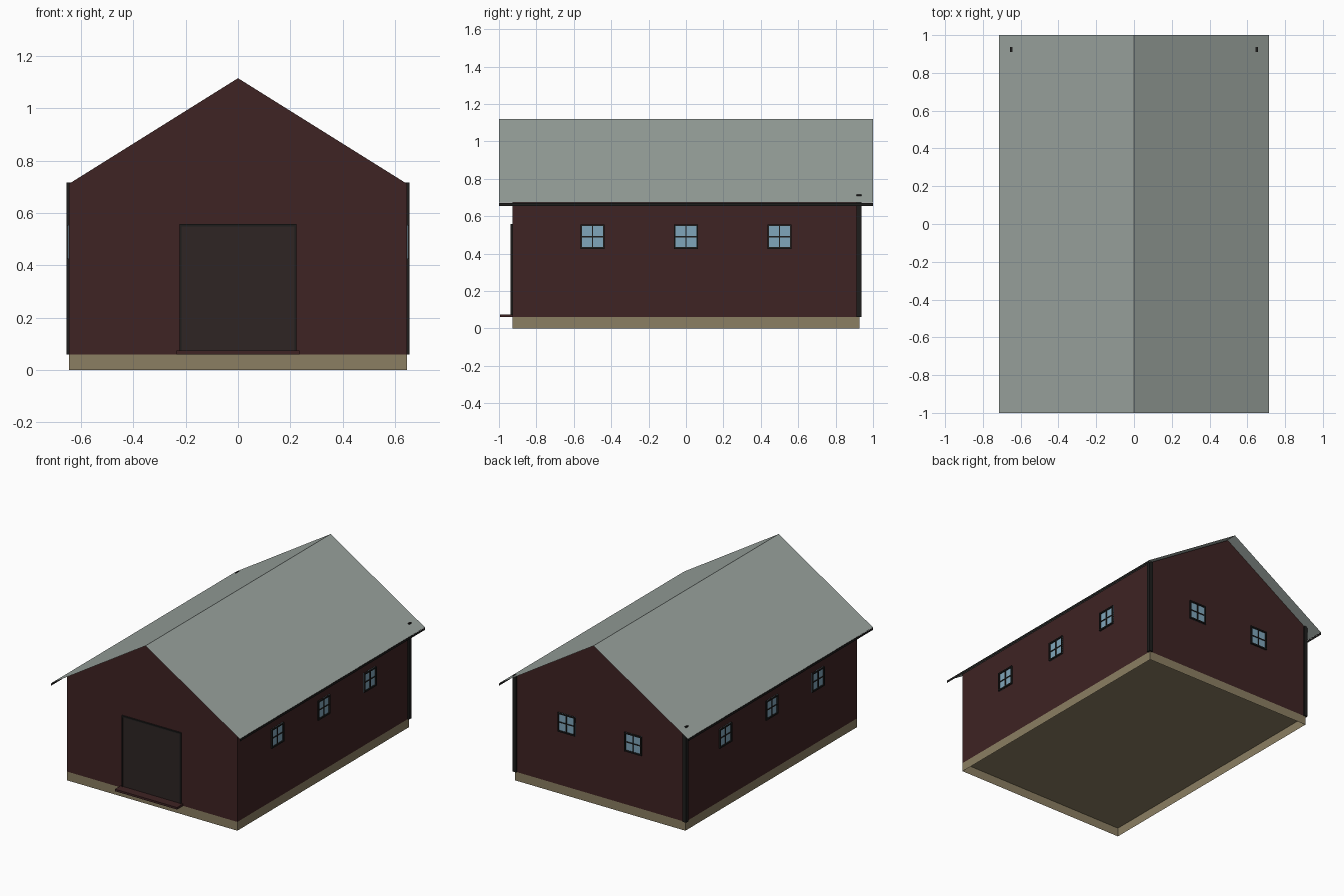
import bpy
import bmesh

cube = bpy.data.objects.get("Cube")
if cube:
    bpy.data.objects.remove(cube)


def material(name, rgb):
    """Flat material from 0-255 display colour, converted to linear."""
    lin = [((c / 255 + 0.055) / 1.055) ** 2.4 for c in rgb] + [1]
    mat = bpy.data.materials.new(name)
    mat.use_nodes = True
    mat.diffuse_color = lin
    node = next(n for n in mat.node_tree.nodes if n.type == 'BSDF_PRINCIPLED')
    node.inputs["Base Color"].default_value = lin
    return mat


RED = material("barn red", (62, 35, 35))
ROOF = material("roof grey", (155, 164, 159))
STONE = material("foundation tan", (139, 126, 98))
TRIM = material("dark trim", (30, 29, 28))
DOOR = material("door brown", (46, 37, 36))
GLASS = material("window blue", (128, 166, 187))

HX, HY = 0.645, 0.928      # half width and length of the walls
BASE = 0.06                # top of the foundation
EAVE, RIDGE = 0.712, 1.115


def finish(name, bm, mat):
    mesh = bpy.data.meshes.new(name)
    bm.to_mesh(mesh)
    bm.free()
    mesh.materials.append(mat)
    obj = bpy.data.objects.new(name, mesh)
    bpy.context.collection.objects.link(obj)
    return obj


def add_box(bm, lo, hi):
    verts = bmesh.ops.create_cube(bm, size=1)["verts"]
    for v in verts:
        v.co = [(a + b) / 2 + c * (b - a) for a, b, c in zip(lo, hi, v.co)]
    return verts


def box(name, lo, hi, mat):
    bm = bmesh.new()
    add_box(bm, lo, hi)
    return finish(name, bm, mat)


def sheet(name, profile, y0, y1, mat):
    """Open sheet: an (x, z) profile swept along y."""
    bm = bmesh.new()
    rows = [[bm.verts.new((x, y, z)) for x, z in profile] for y in (y0, y1)]
    for i in range(len(profile) - 1):
        bm.faces.new((rows[0][i], rows[0][i + 1], rows[1][i + 1], rows[1][i]))
    return finish(name, bm, mat)


# Foundation: hollow underneath, with the floor as its top
bm = bmesh.new()
add_box(bm, (-HX, -HY, 0), (HX, HY, BASE))
bottom = [f for f in bm.faces if f.calc_center_median().z < 0.001]
bmesh.ops.delete(bm, geom=bottom, context='FACES')
finish("foundation", bm, STONE)

# Walls: two gables and two long sides, open at top and bottom
bm = bmesh.new()
outline = [(-HX, BASE), (HX, BASE), (HX, EAVE), (0, RIDGE), (-HX, EAVE)]
front, back = [[bm.verts.new((x, y, z)) for x, z in outline] for y in (-HY, HY)]
bm.faces.new(front)
bm.faces.new(back[::-1])
bm.faces.new((front[1], back[1], back[2], front[2]))
bm.faces.new((back[0], front[0], front[4], back[4]))
finish("walls", bm, RED)

# Roof sheet and the fascia strips hanging at its eaves
sheet("roof", [(0.714, 0.672), (0, 1.119), (-0.714, 0.672)], -1, 1, ROOF)
for side, s in (("left", 1), ("right", -1)):
    sheet(side + "_fascia", [(s * 0.714, 0.655), (s * 0.714, 0.671)], -1, 1, TRIM)
    # Corner posts at the back
    xs = sorted((s * 0.63, s * 0.656))
    box(side + "_corner_post", (xs[0], 0.911, BASE), (xs[1], 0.937, 0.716), TRIM)

# Door, its frame and the step
box("door", (-0.216, -HY - 0.005, BASE), (0.216, -HY + 0.005, 0.55), DOOR)
bm = bmesh.new()
for s in (-1, 1):
    xs = sorted((s * 0.215, s * 0.224))
    add_box(bm, (xs[0], -0.938, BASE), (xs[1], -HY, 0.558))
add_box(bm, (-0.215, -0.938, 0.549), (0.215, -HY, 0.558))
finish("door_frame", bm, TRIM)
box("door_step", (-0.235, -0.994, BASE), (0.235, -HY, 0.074), RED)


def window(name, place):
    """Window built around local (u, v, depth); place maps it to the model."""
    glass, frame = bmesh.new(), bmesh.new()
    r, w = 0.065, 0.009
    add_box(glass, (-r, -r, -0.005), (r, r, 0.002))
    for s in (-1, 1):
        a, b = sorted((s * r, s * (r - w)))
        add_box(frame, (a, -r, 0), (b, r, 0.01))
        add_box(frame, (w - r, a, 0), (r - w, b, 0.01))
    add_box(frame, (-0.003, w - r, 0), (0.003, r - w, 0.007))
    add_box(frame, (w - r, -0.003, 0), (r - w, 0.003, 0.0065))
    for part, m, mat in (("glass", glass, GLASS), ("frame", frame, TRIM)):
        for v in m.verts:
            v.co = place(*v.co)
        bmesh.ops.recalc_face_normals(m, faces=m.faces)
        finish(name + "_" + part, m, mat)


# Three windows on each long side, two on the back gable
WZ = 0.49
for side, s in (("left", 1), ("right", -1)):
    for i in range(3):
        y = (i - 1) * 0.5
        window(f"{side}_window_{i + 1}",
               lambda u, v, d: (s * (HX + d), y + u, WZ + v))
    window(f"back_{side}_window",
           lambda u, v, d: (s * 0.252 + u, HY + d, WZ + v))
